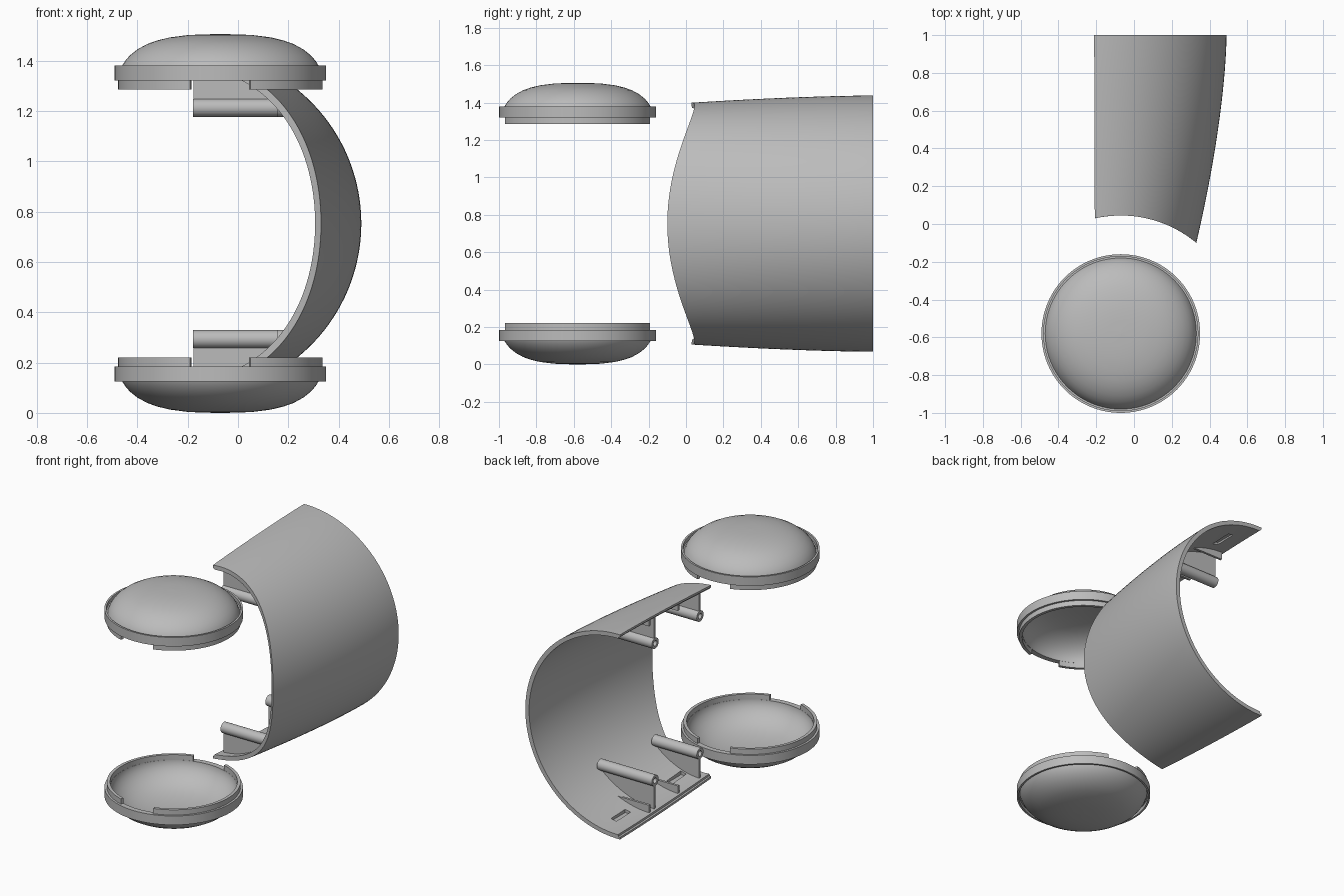
import bpy, bmesh, math
from mathutils import Vector

if "Cube" in bpy.data.objects:
    bpy.data.objects.remove(bpy.data.objects["Cube"])

ZC = 0.7525                 # mirror height between lower and upper parts
CX, CY = -0.07, -0.58       # axis of the two end caps
X0 = -0.195                 # centre line of the half shell
SCOOP = 0.625               # radius of the scooped front edge
TH = 0.028                  # shell thickness

grey = bpy.data.materials.new("plain grey")
grey.diffuse_color = (0.5, 0.5, 0.5, 1)
grey.use_nodes = True
grey.node_tree.nodes["Principled BSDF"].inputs["Base Color"].default_value = grey.diffuse_color


def make(name, bm, smooth=True):
    bmesh.ops.recalc_face_normals(bm, faces=bm.faces)
    me = bpy.data.meshes.new(name)
    bm.to_mesh(me)
    bm.free()
    me.materials.append(grey)
    ob = bpy.data.objects.new(name, me)
    bpy.context.collection.objects.link(ob)
    bpy.ops.object.select_all(action='DESELECT')
    ob.select_set(True)
    bpy.context.view_layer.objects.active = ob
    if smooth:
        bpy.ops.object.shade_smooth_by_angle(angle=math.radians(30))
    return ob


def pair(name, build):
    """Build a lower part and its mirror image above."""
    for label, flip in (("lower_", False), ("upper_", True)):
        bm = bmesh.new()
        build(bm)
        if flip:
            for v in bm.verts:
                v.co.z = 2 * ZC - v.co.z
        make(label + name, bm)


def revolve(bm, prof, origin, axis, a0=0.0, a1=2 * math.pi, n=96):
    """Sweep a closed (radius, along) profile around an axis ('z' or 'x')."""
    full = abs(a1 - a0 - 2 * math.pi) < 1e-6
    rings = []
    for i in range(n if full else n + 1):
        a = a0 + (a1 - a0) * i / n
        c, s = math.cos(a), math.sin(a)
        rings.append([bm.verts.new(Vector(origin) + Vector(
            (r * c, r * s, h) if axis == 'z' else (h, r * c, r * s))) for r, h in prof])
    m = len(prof)
    for i in range(n):
        p, q = rings[i], rings[(i + 1) % len(rings)]
        for j in range(m):
            k = (j + 1) % m
            bm.faces.new((p[j], q[j], q[k], p[k]))
    if not full:
        bm.faces.new(rings[0])
        bm.faces.new(rings[-1])


# ---- half shell ----
def radii(y):
    t = max(0.0, (1 - y) / 1.1) ** 1.6
    return 0.685 - 0.16 * t, 0.685 - 0.047 * t


def shell_point(a, off, y):
    rx, rz = radii(y)
    return Vector((X0 + (rx - off) * math.cos(a), y, ZC + (rz - off) * math.sin(a)))


def front_y(a, off):
    y = 0.0
    for _ in range(25):
        x = shell_point(a, off, y).x
        y = CY + math.sqrt(SCOOP ** 2 - (x - CX) ** 2)
    return y


def floor_z(x, y, off=TH):
    rx, rz = radii(y)
    u = min(1.0, (x - X0) / (rx - off))
    return ZC - (rz - off) * math.sqrt(1 - u * u)


N, V = 72, 24
A_OUT, A_IN = math.radians(91.3), math.radians(90)
loop = [(-A_OUT + 2 * A_OUT * i / N, 0) for i in range(N + 1)]
loop += [(A_OUT, TH / 2), (A_IN, TH / 2)]
loop += [(A_IN - 2 * A_IN * i / N, TH) for i in range(N + 1)]
loop += [(-A_IN, TH / 2), (-A_OUT, TH / 2)]
L = len(loop)
bm = bmesh.new()
cols = []
for a, off in loop:
    y0 = front_y(a, off)
    cols.append([bm.verts.new(shell_point(a, off, y0 + (1 - y0) * j / V)) for j in range(V + 1)])
for i in range(L):
    p, q = cols[i], cols[(i + 1) % L]
    for j in range(V):
        bm.faces.new((p[j], q[j], q[j + 1], p[j + 1]))
inner = N + 3
for j in (0, V):
    for i in range(N):
        bm.faces.new((cols[i][j], cols[i + 1][j], cols[inner + N - i - 1][j], cols[inner + N - i][j]))
    bm.faces.new([cols[k][j] for k in (N, N + 1, N + 2, N + 3)])
    bm.faces.new([cols[k][j] for k in (inner + N, L - 2, L - 1, 0)])
shell = make("half_shell", bm)

# shallow slots inside the shell
bm = bmesh.new()
for y in (0.2, 0.79):
    z = floor_z(-0.07, y)
    for zz in (z, 2 * ZC - z):
        box = bmesh.ops.create_cube(bm, size=1)["verts"]
        for v in box:
            v.co = Vector((v.co.x * 0.04 - 0.07, v.co.y * 0.15 + y, v.co.z * 0.03 + zz))
cutter = make("slot_cutter", bm, False)
cutter.hide_render = True
mod = shell.modifiers.new("slots", 'BOOLEAN')
mod.operation = 'DIFFERENCE'
mod.solver = 'EXACT'
mod.object = cutter
bpy.context.view_layer.objects.active = shell
bpy.ops.object.modifier_apply(modifier="slots")
bpy.data.objects.remove(cutter)


# ---- screw bosses with support plates and ribs ----
def boss_end(y, z):
    rx, rz = radii(y)
    return X0 + (rx - 0.012) * math.sqrt(1 - ((ZC - z) / (rz - 0.012)) ** 2)


def plate(bm, y, top, x0, x1, thick=0.016):
    """Upright plate across the shell; top(x) gives its upper edge."""
    xs = [x0 + (x1 - x0) * i / 12 for i in range(13)]
    rows = []
    for yy in (y - thick / 2, y + thick / 2):
        lo = [bm.verts.new((x, yy, floor_z(x, y, TH / 2))) for x in xs]
        hi = [bm.verts.new((x, yy, max(top(x), floor_z(x, y, TH / 2) + 0.004))) for x in xs]
        rows.append((lo, hi))
    (la, ha), (lb, hb) = rows
    for i in range(12):
        for p, q in ((la, ha), (ha, hb), (hb, lb), (lb, la)):
            bm.faces.new((p[i], p[i + 1], q[i + 1], q[i]))
    for i in (0, 12):
        bm.faces.new((la[i], ha[i], hb[i], lb[i]))


ZB, RB = 0.293, 0.036
for label, y in (("front", 0.105), ("rear", 0.58)):
    def boss(bm, y=y):
        end = boss_end(y, ZB - RB)
        revolve(bm, [(RB, -0.178), (RB, end), (0.018, end), (0.018, -0.178)], (0, y, ZB), 'x', n=32)
    pair(label + "_boss", boss)
    pair(label + "_boss_plate", lambda bm, y=y: plate(
        bm, y, lambda x: ZB - RB + 0.006, -0.176, boss_end(y, ZB - RB)))
    ry = y + (0.23 if label == "front" else 0.06)
    pair(label + "_rib", lambda bm, ry=ry: plate(
        bm, ry, lambda x: floor_z(-0.18, ry) + 0.05, -0.18, 0.1))


# ---- domed end caps ----
dome = [(0, 0), (0.07, 0.001), (0.13, 0.004), (0.2, 0.013), (0.25, 0.025), (0.29, 0.039),
        (0.33, 0.061), (0.36, 0.085), (0.378, 0.106), (0.39, 0.125), (0.4, 0.15)]


def cap(bm):
    prof = [(max(r, 0.0005), z) for r, z in dome]
    prof += [(0.408, 0.15), (0.408, 0.125), (0.42, 0.125), (0.42, 0.185), (0.385, 0.185)]
    prof += [(max(r - 0.016, 0.0005), z + 0.02) for r, z in reversed(dome)]
    revolve(bm, prof, (CX, CY, 0), 'z')


def lip(bm):
    # two arcs, leaving a notch at the front and the back
    gap = math.asin(0.12 / 0.406)
    for mid in (0, math.pi):
        half = math.pi / 2 - gap
        revolve(bm, [(0.406, 0.183), (0.406, 0.22), (0.386, 0.22), (0.386, 0.183)],
                (CX, CY, 0), 'z', mid - half, mid + half, 48)


pair("end_cap", cap)
pair("cap_lip", lip)
